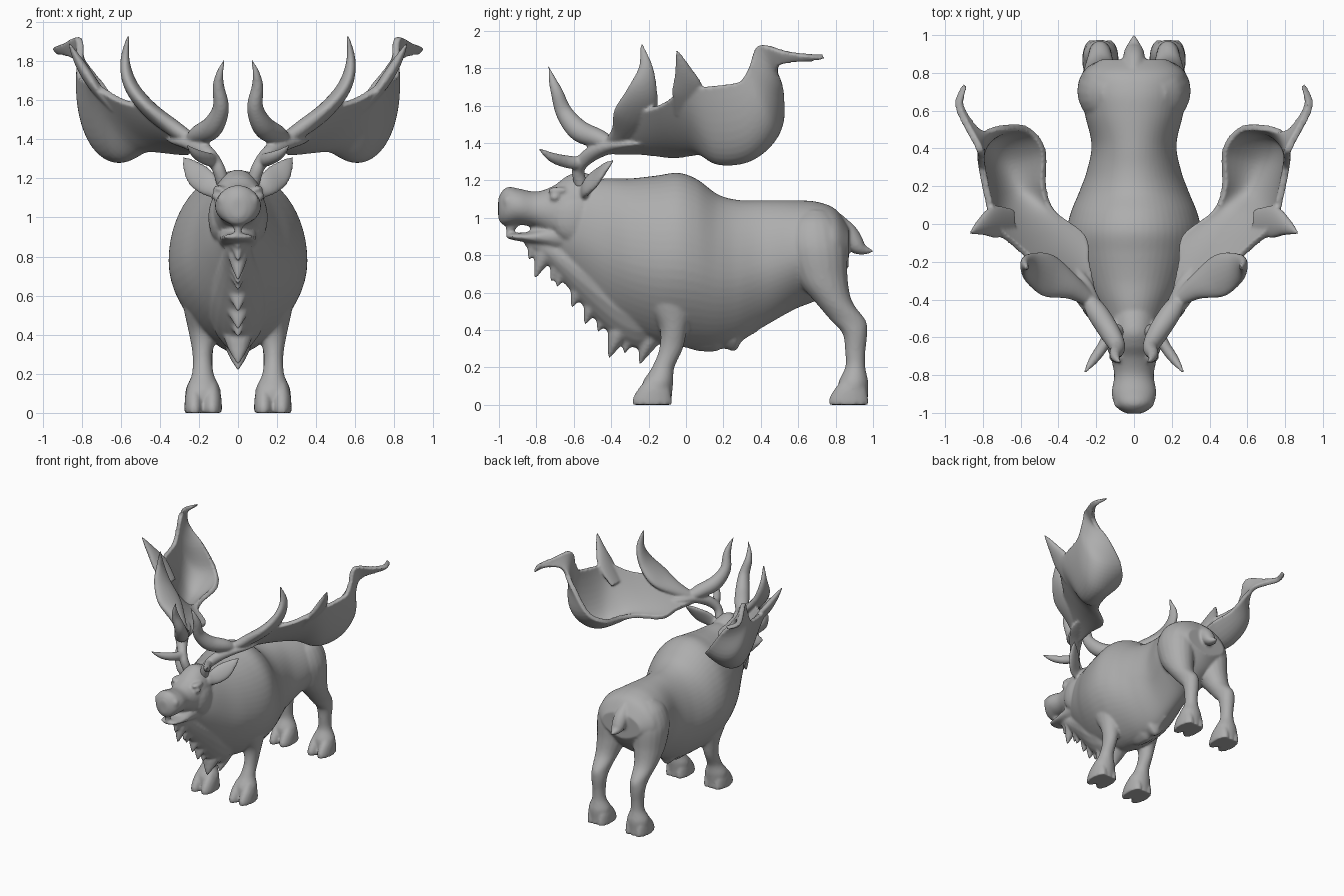
import bpy, bmesh, math
from mathutils import Vector

coat = bpy.data.materials.new("grey_coat")
coat.diffuse_color = (0.42, 0.42, 0.42, 1)
X, Y, Z = Vector((1, 0, 0)), Vector((0, 1, 0)), Vector((0, 0, 1))


def spline(rows, steps=8):
    """Catmull-Rom interpolation through rows of numbers."""
    out = []
    for i in range(len(rows) - 1):
        p0, p1 = rows[max(i - 1, 0)], rows[i]
        p2, p3 = rows[i + 1], rows[min(i + 2, len(rows) - 1)]
        for s in range(steps):
            t = s / steps
            out.append([0.5 * (2 * b + (c - a) * t + (2 * a - 5 * b + 4 * c - d) * t * t
                               + (3 * b - a - 3 * c + d) * t ** 3)
                        for a, b, c, d in zip(p0, p1, p2, p3)])
    return out + [list(rows[-1])]


def finish(name, bm, mirror):
    bmesh.ops.recalc_face_normals(bm, faces=bm.faces)
    me = bpy.data.meshes.new(name)
    bm.to_mesh(me)
    bm.free()
    ob = bpy.data.objects.new(name, me)
    bpy.context.collection.objects.link(ob)
    me.materials.append(coat)
    if mirror:
        ob.modifiers.new("Mirror", 'MIRROR')
    return ob


def loft(name, rows, axes=None, ref=Z, mirror=False, sides=20, pinch=0.0):
    """Elliptical rings (x, y, z, a, b) along a path, on fixed axes or following it."""
    bm = bmesh.new()
    rows = spline(rows)
    pts = [Vector(r[:3]) for r in rows]
    rings = []
    for i, r in enumerate(rows):
        if axes:
            u, v = axes
        else:
            t = (pts[min(i + 1, len(pts) - 1)] - pts[max(i - 1, 0)]).normalized()
            u = t.cross(ref).normalized()
            v = u.cross(t)
        a, b = max(r[3], 0.003), max(r[4], 0.003)
        ring = []
        for k in range(sides):
            c, s = math.cos(k * math.tau / sides), math.sin(k * math.tau / sides)
            narrow = 1 - pinch * min(s, 0) ** 2
            ring.append(bm.verts.new(pts[i] + u * a * c * narrow + v * b * s))
        rings.append(ring)
    for r0, r1 in zip(rings, rings[1:]):
        for k in range(sides):
            j = (k + 1) % sides
            bm.faces.new((r0[k], r0[j], r1[j], r1[k]))
    bm.faces.new(rings[0])
    bm.faces.new(rings[-1])
    return finish(name, bm, mirror)


def profile(rows):
    """(y, bottom, top, half width) to rings along the length."""
    return [(0, y, (lo + hi) / 2, w, (hi - lo) / 2) for y, lo, hi, w in rows]


def blob(name, loc, size):
    bm = bmesh.new()
    bmesh.ops.create_uvsphere(bm, u_segments=16, v_segments=10, radius=1)
    for v in bm.verts:
        v.co = Vector(loc) + Vector([c * s for c, s in zip(v.co, size)])
    return finish(name, bm, True)


def fuse(name, parts, voxel, passes):
    """Blend overlapping parts into one smooth skin."""
    bpy.ops.object.select_all(action='DESELECT')
    for p in parts:
        p.select_set(True)
    bpy.context.view_layer.objects.active = parts[0]
    bpy.ops.object.convert(target='MESH')
    bpy.ops.object.join()
    ob = bpy.context.view_layer.objects.active
    ob.name = name
    mod = ob.modifiers.new("Skin", 'REMESH')
    mod.mode, mod.voxel_size, mod.use_smooth_shade = 'VOXEL', voxel, True
    sm = ob.modifiers.new("Blend", 'SMOOTH')
    sm.factor, sm.iterations = 0.5, passes


# Torso with neck and shoulder hump
flesh = [loft("body", profile([
    (-0.77, 0.86, 1.05, 0.05), (-0.66, 0.74, 1.12, 0.10), (-0.55, 0.60, 1.19, 0.16),
    (-0.43, 0.47, 1.21, 0.22), (-0.30, 0.39, 1.21, 0.29), (-0.16, 0.33, 1.225, 0.34),
    (-0.04, 0.31, 1.24, 0.355), (0.06, 0.305, 1.205, 0.335), (0.17, 0.31, 1.125, 0.29),
    (0.28, 0.34, 1.095, 0.25), (0.42, 0.42, 1.093, 0.225), (0.58, 0.51, 1.093, 0.26),
    (0.70, 0.56, 1.085, 0.28), (0.80, 0.64, 1.045, 0.265), (0.87, 0.74, 0.95, 0.18)]),
    (X, Z), sides=56, pinch=0.3)]

# Head, muzzle and jaw
flesh.append(loft("head", profile([
    (-0.44, 0.85, 1.20, 0.13), (-0.56, 0.83, 1.245, 0.135), (-0.64, 0.85, 1.22, 0.135),
    (-0.71, 0.89, 1.17, 0.122), (-0.80, 0.945, 1.14, 0.105), (-0.89, 0.962, 1.155, 0.118),
    (-0.95, 0.958, 1.165, 0.105), (-0.985, 0.965, 1.14, 0.075), (-1.004, 1.0, 1.10, 0.035)]),
    (X, Z), sides=32))
flesh.append(loft("lower_jaw", profile([
    (-0.60, 0.80, 1.0, 0.11), (-0.75, 0.84, 0.955, 0.095), (-0.84, 0.865, 0.925, 0.088),
    (-0.93, 0.882, 0.918, 0.07), (-0.96, 0.892, 0.912, 0.03)]), (X, Z)))
flesh += [blob("brow", (0.095, -0.68, 1.145), (0.034, 0.06, 0.02)),
          blob("eye", (0.112, -0.70, 1.11), (0.022, 0.03, 0.02)),
          blob("nostril", (0.072, -0.95, 1.085), (0.035, 0.03, 0.04)),
          blob("cheek", (0.09, -0.60, 1.0), (0.062, 0.12, 0.13))]

# Ears
flesh.append(loft("ear", [
    (0.10, -0.55, 1.12, 0.03, 0.02), (0.15, -0.53, 1.165, 0.06, 0.025),
    (0.205, -0.48, 1.215, 0.065, 0.022), (0.25, -0.43, 1.27, 0.038, 0.017),
    (0.28, -0.385, 1.31, 0.004, 0.004)], ref=Y, mirror=True))

# Legs
flesh.append(loft("rear_leg", [
    (0.12, 0.69, 1.04, 0.05, 0.06), (0.14, 0.69, 0.97, 0.11, 0.13), (0.16, 0.70, 0.84, 0.138, 0.16),
    (0.17, 0.73, 0.67, 0.12, 0.135), (0.18, 0.79, 0.55, 0.09, 0.10), (0.18, 0.868, 0.45, 0.066, 0.093),
    (0.18, 0.903, 0.38, 0.06, 0.066), (0.18, 0.905, 0.28, 0.05, 0.054), (0.18, 0.905, 0.20, 0.055, 0.054),
    (0.18, 0.895, 0.12, 0.088, 0.08), (0.18, 0.895, 0.05, 0.088, 0.078), (0.18, 0.90, 0.0, 0.08, 0.072)],
    (X, Y), mirror=True))
flesh.append(loft("front_leg", [
    (0.21, -0.10, 0.90, 0.08, 0.12), (0.215, -0.09, 0.70, 0.095, 0.15), (0.195, -0.08, 0.54, 0.085, 0.125),
    (0.18, -0.067, 0.41, 0.072, 0.075), (0.182, -0.08, 0.30, 0.051, 0.063), (0.18, -0.122, 0.20, 0.056, 0.06),
    (0.178, -0.15, 0.12, 0.088, 0.082), (0.178, -0.155, 0.05, 0.088, 0.08), (0.178, -0.15, 0.0, 0.08, 0.073)],
    (X, Y), mirror=True))
for name, y in (("rear", 0.87), ("front", -0.18)):
    for side, x in (("inner", 0.132), ("outer", 0.224)):
        flesh.append(loft(f"{name}_{side}_toe", [
            (x, y + 0.02, 0.15, 0.025, 0.04), (x, y + 0.01, 0.09, 0.045, 0.082),
            (x, y, 0.035, 0.05, 0.104), (x, y, 0.0, 0.05, 0.106)], (X, Y), mirror=True))

# Tail
flesh.append(loft("tail", [
    (0, 0.79, 1.0, 0.04, 0.04), (0, 0.86, 0.92, 0.057, 0.055), (0, 0.905, 0.86, 0.054, 0.05),
    (0, 0.945, 0.83, 0.038, 0.03), (0, 1.005, 0.82, 0.004, 0.004)], ref=Y))

# Mane keel with shaggy tufts down the throat and chest: tip y, tip z
flesh.append(loft("mane", profile([
    (-0.86, 0.85, 0.92, 0.03), (-0.76, 0.77, 0.92, 0.06), (-0.66, 0.66, 0.90, 0.08),
    (-0.56, 0.54, 0.88, 0.11), (-0.46, 0.43, 0.85, 0.14), (-0.36, 0.345, 0.8, 0.15),
    (-0.26, 0.30, 0.75, 0.15), (-0.16, 0.31, 0.7, 0.11)]), (X, Z), pinch=0.4))
tips = [(-0.955, 0.895), (-0.84, 0.775), (-0.805, 0.68), (-0.72, 0.66), (-0.69, 0.63), (-0.61, 0.52),
        (-0.54, 0.43), (-0.47, 0.39), (-0.412, 0.25), (-0.33, 0.275), (-0.245, 0.22)]
for i, (y, z) in enumerate(tips):
    w = 0.05 + 0.03 * min(i, 6) / 6
    flesh.append(loft(f"mane_tuft_{i}", [
        (0, y + 0.17, z + 0.22, w, 0.07), (0, y + 0.08, z + 0.16, w, 0.075),
        (0, y + 0.035, z + 0.08, w * 0.65, 0.042), (0, y, z, 0.007, 0.007)], (X, Y), sides=12))

# Belly fringe
flesh.append(loft("belly_fringe", profile([
    (-0.10, 0.34, 0.50, 0.06), (-0.02, 0.315, 0.50, 0.09), (0.06, 0.288, 0.50, 0.10),
    (0.15, 0.284, 0.50, 0.10), (0.20, 0.30, 0.50, 0.09), (0.265, 0.288, 0.50, 0.08),
    (0.30, 0.34, 0.52, 0.07), (0.38, 0.39, 0.55, 0.06)]), (X, Z), pinch=0.4))

# Antler beam and tines
horn = [loft("antler_beam", [
    (0.075, -0.56, 1.17, 0.035, 0.035), (0.105, -0.575, 1.26, 0.034, 0.034),
    (0.16, -0.52, 1.33, 0.04, 0.04), (0.23, -0.42, 1.375, 0.055, 0.036),
    (0.29, -0.32, 1.39, 0.06, 0.025), (0.34, -0.23, 1.395, 0.03, 0.01)], mirror=True)]
horn.append(loft("brow_tine", [
    (0.12, -0.55, 1.29, 0.03, 0.035), (0.16, -0.64, 1.30, 0.03, 0.034),
    (0.215, -0.72, 1.325, 0.025, 0.025), (0.265, -0.79, 1.372, 0.004, 0.004)], mirror=True))
horn.append(loft("inner_tine", [
    (0.25, -0.38, 1.38, 0.03, 0.03), (0.20, -0.46, 1.42, 0.05, 0.055),
    (0.13, -0.57, 1.465, 0.058, 0.055), (0.088, -0.65, 1.56, 0.046, 0.042),
    (0.10, -0.69, 1.67, 0.033, 0.03), (0.092, -0.715, 1.74, 0.02, 0.018),
    (0.07, -0.735, 1.81, 0.004, 0.004)], ref=X, mirror=True))
horn.append(loft("middle_tine", [
    (0.20, -0.43, 1.37, 0.03, 0.03), (0.32, -0.34, 1.45, 0.065, 0.042),
    (0.45, -0.275, 1.55, 0.115, 0.042), (0.545, -0.235, 1.67, 0.085, 0.036),
    (0.578, -0.215, 1.80, 0.04, 0.024), (0.56, -0.24, 1.94, 0.004, 0.004)],
    ref=Vector((-1, 0, 1)), mirror=True))
horn.append(loft("outer_tine", [
    (0.64, 0.01, 1.55, 0.07, 0.02), (0.74, 0.01, 1.68, 0.085, 0.03),
    (0.81, -0.015, 1.79, 0.045, 0.025), (0.87, -0.05, 1.90, 0.004, 0.004)],
    ref=Vector((-1, 0, 1)), mirror=True))

# Cupped antler palm: outer edge, middle and inner edge of each cross section
palm = [
    (0.24, -0.42, 1.40, 0.22, -0.41, 1.37, 0.20, -0.40, 1.35),
    (0.46, -0.26, 1.55, 0.34, -0.25, 1.41, 0.235, -0.22, 1.35),
    (0.62, -0.12, 1.61, 0.44, -0.09, 1.41, 0.26, -0.06, 1.335),
    (0.73, -0.02, 1.68, 0.57, 0.03, 1.42, 0.42, 0.07, 1.355),
    (0.77, 0.12, 1.70, 0.65, 0.16, 1.33, 0.475, 0.20, 1.38),
    (0.80, 0.27, 1.72, 0.715, 0.33, 1.35, 0.475, 0.39, 1.42),
    (0.805, 0.31, 1.75, 0.765, 0.44, 1.49, 0.56, 0.50, 1.50),
    (0.81, 0.34, 1.81, 0.785, 0.43, 1.70, 0.70, 0.51, 1.69),
    (0.815, 0.39, 1.92, 0.82, 0.44, 1.86, 0.81, 0.49, 1.80),
    (0.89, 0.53, 1.89, 0.885, 0.54, 1.862, 0.87, 0.55, 1.835),
    (0.935, 0.64, 1.872, 0.925, 0.64, 1.858, 0.91, 0.64, 1.845),
    (0.895, 0.74, 1.865, 0.893, 0.738, 1.863, 0.89, 0.735, 1.86)]
bm = bmesh.new()
grid = []
for r in spline(palm, 6):
    o, m, i = Vector(r[:3]), Vector(r[3:6]), Vector(r[6:])
    grid.append([bm.verts.new(o * (1 - t) * (1 - 2 * t) + m * 4 * t * (1 - t) + i * t * (2 * t - 1))
                 for t in [k / 16 for k in range(17)]])
for g0, g1 in zip(grid, grid[1:]):
    for k in range(16):
        bm.faces.new((g0[k], g0[k + 1], g1[k + 1], g1[k]))
sheet = finish("antler_palm", bm, True)
solid = sheet.modifiers.new("Thickness", 'SOLIDIFY')
solid.thickness, solid.offset = 0.036, 0
horn.append(sheet)

fuse("body", flesh, 0.010, 5)
fuse("antlers", horn, 0.009, 4)
